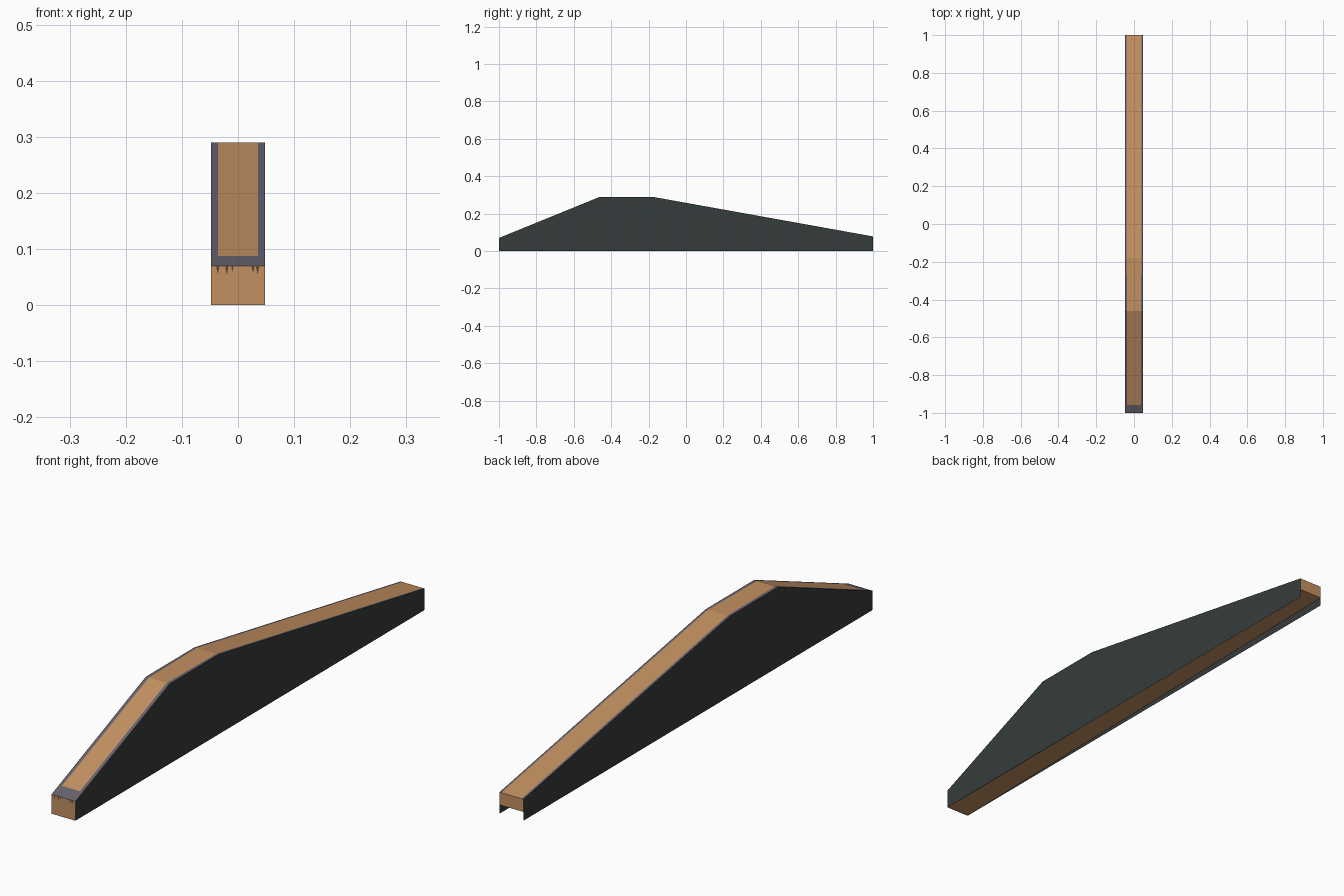
import bpy

if "Cube" in bpy.data.objects:
    bpy.data.objects.remove(bpy.data.objects["Cube"])

W = 0.048  # half width
PROFILE = [(-1, 0.07), (-0.46, 0.29), (-0.18, 0.29), (1, 0.078)]


def material(name, color):
    m = bpy.data.materials.new(name)
    m.diffuse_color = (*color, 1)
    m.use_nodes = True
    m.node_tree.nodes["Principled BSDF"].inputs["Base Color"].default_value = m.diffuse_color
    return m


wood = material("worn orange", (0.55, 0.28, 0.12))
steel = material("grey edging", (0.13, 0.122, 0.15))
panel = material("dark green grey", (0.036, 0.046, 0.044))
drip = material("dark brown stain", (0.10, 0.055, 0.03))


def mesh_object(name, verts, faces, mats):
    me = bpy.data.meshes.new(name)
    me.from_pydata(verts, [], faces)
    for m in mats:
        me.materials.append(m)
    ob = bpy.data.objects.new(name, me)
    bpy.context.collection.objects.link(ob)
    return ob


# Deck following the profile, with grey edging strips and a grey front lip
lip = (-0.957, 0.0875)
stations = [PROFILE[0], lip] + PROFILE[1:]
inner = [0.036, 0.036, 0.036, 0.0395, 0.041]
verts, faces = [], []
for (y, z), i in zip(stations, inner):
    verts += [(x, y, z) for x in (-W, -i, i, W)]
for r in range(len(stations) - 1):
    for c in range(3):
        a = r * 4 + c
        faces.append((a, a + 1, a + 5, a + 4))
deck = mesh_object("ramp_deck", verts, faces, [wood, steel])
for p in deck.data.polygons:
    if abs(p.center.x) > 0.02 or p.center.y < lip[0]:
        p.material_index = 1

# Front wall, back flap and the sloping underside plate
BACK_Z = 0.032


def cross_plate(name, start, end, flip):
    v = [(s * W, *p) for p in (start, end) for s in (-1, 1)]
    f = (0, 1, 3, 2) if not flip else (2, 3, 1, 0)
    return mesh_object(name, v, [f], [wood])


cross_plate("front_wall", (-1, 0), PROFILE[0], False)
cross_plate("back_flap", (1, BACK_Z), PROFILE[-1], True)
cross_plate("underside_plate", (-1, 0.001), (1, BACK_Z), True)

# Thin side panels, reaching the ground
outline = [(-1, 0)] + PROFILE + [(1, 0)]
for name, s in (("left_panel", -1), ("right_panel", 1)):
    loop = list(range(len(outline)))
    mesh_object(name, [(s * W, y, z) for y, z in outline],
                [loop if s < 0 else loop[::-1]], [panel])

# Small stains running down from the front lip
verts, faces = [], []
for x, w, h in ((-0.036, 0.003, 0.014), (-0.02, 0.003, 0.016), (-0.01, 0.002, 0.01),
                (0.027, 0.003, 0.012), (0.035, 0.003, 0.015)):
    n = len(verts)
    verts += [(x - w, -1.0005, 0.069), (x, -1.0005, 0.069 - h), (x + w, -1.0005, 0.069)]
    faces.append((n, n + 1, n + 2))
mesh_object("front_stains", verts, faces, [drip])
